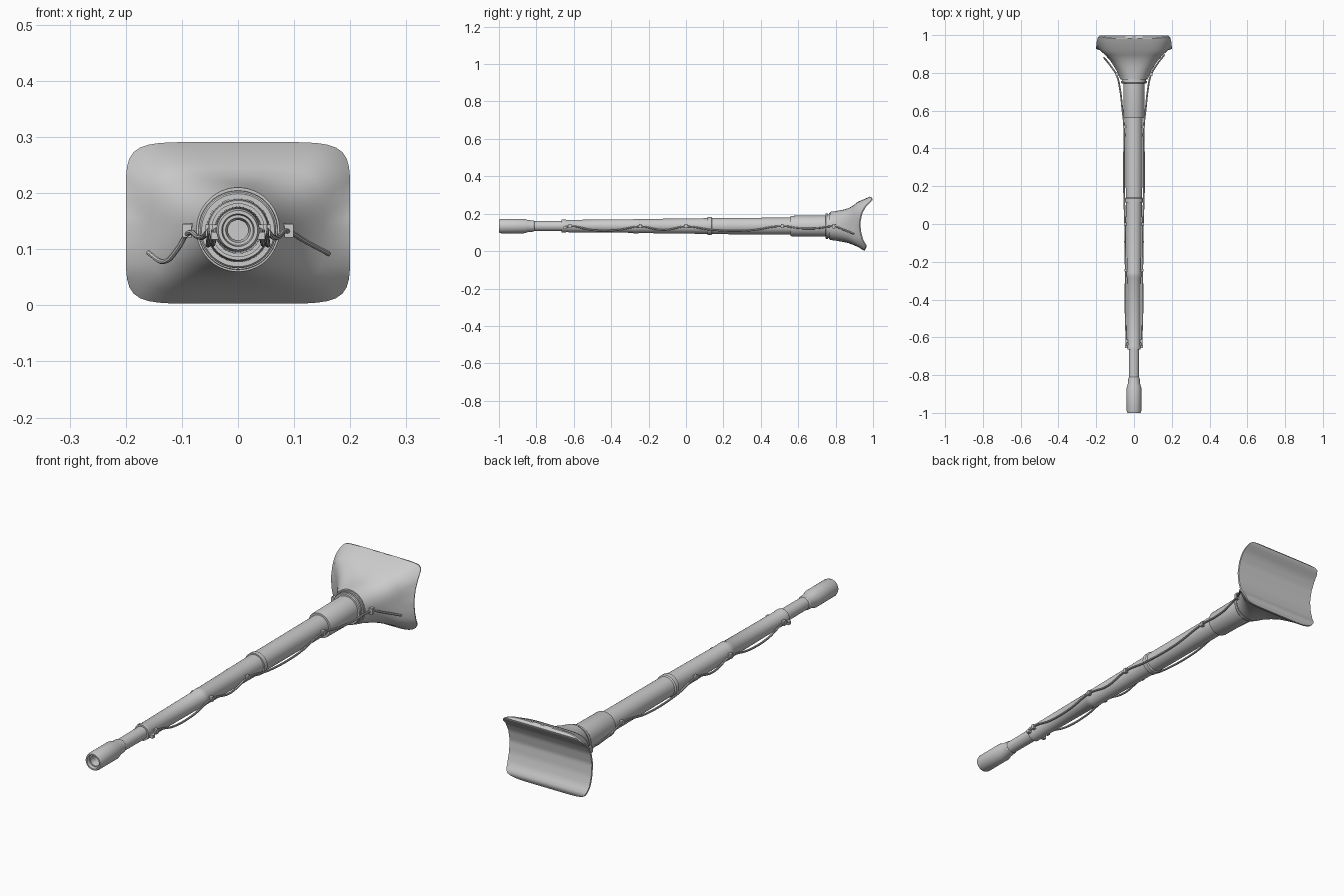
import bpy, bmesh, math
from mathutils import Vector

if "Cube" in bpy.data.objects:
    bpy.data.objects.remove(bpy.data.objects["Cube"])

AXIS_Z = 0.134
mat = bpy.data.materials.new("plain grey")
mat.diffuse_color = (0.6, 0.6, 0.6, 1)
mat.use_nodes = True
mat.node_tree.nodes["Principled BSDF"].inputs["Base Color"].default_value = mat.diffuse_color


def finish(name, bm, smooth=True):
    bmesh.ops.recalc_face_normals(bm, faces=bm.faces)
    me = bpy.data.meshes.new(name)
    bm.to_mesh(me)
    bm.free()
    ob = bpy.data.objects.new(name, me)
    bpy.context.collection.objects.link(ob)
    me.materials.append(mat)
    if smooth:
        bpy.ops.object.select_all(action='DESELECT')
        ob.select_set(True)
        bpy.context.view_layer.objects.active = ob
        bpy.ops.object.shade_smooth_by_angle(angle=math.radians(32))
    return ob


def skin(bm, rings):
    """Join successive closed rings of points with quads."""
    vs = [[bm.verts.new(p) for p in r] for r in rings]
    n = len(rings[0])
    for a, b in zip(vs, vs[1:]):
        for i in range(n):
            j = (i + 1) % n
            bm.faces.new((a[i], a[j], b[j], b[i]))
    return vs


def lathe(name, profile, n=48):
    """Revolve (y, radius) pairs about the barrel axis."""
    bm = bmesh.new()
    angles = [2 * math.pi * i / n for i in range(n)]
    vs = skin(bm, [[(r * math.cos(t), y, AXIS_Z + r * math.sin(t)) for t in angles]
                   for y, r in profile])
    bm.faces.new(vs[0])
    bm.faces.new(vs[-1])
    return finish(name, bm)


# muzzle with hollow bore
lathe("muzzle", [(-0.80, 0.018), (-0.97, 0.018), (-0.985, 0.022), (-0.985, 0.027),
                 (-1.0, 0.029), (-1.0, 0.035), (-0.99, 0.0385), (-0.865, 0.0385),
                 (-0.845, 0.032), (-0.815, 0.030), (-0.81, 0.026)])

# tapering barrel with raised joint bands
lathe("barrel", [(-0.815, 0.0265), (-0.665, 0.0275), (-0.665, 0.034), (-0.645, 0.0345),
                 (-0.64, 0.033), (-0.285, 0.036), (-0.28, 0.0385), (-0.255, 0.0385),
                 (-0.25, 0.0375), (0.115, 0.042), (0.115, 0.048), (0.135, 0.048),
                 (0.14, 0.0435), (0.57, 0.045)])

# sleeve and collar at the barrel root
lathe("root_sleeve", [(0.56, 0.040), (0.56, 0.053), (0.566, 0.055), (0.76, 0.057)])
lathe("collar", [(0.745, 0.05), (0.745, 0.065), (0.749, 0.068), (0.758, 0.068),
                 (0.758, 0.063), (0.764, 0.063), (0.764, 0.07), (0.78, 0.072)])

# mantlet: circle flaring into a rounded rectangle with a concave back
N = 96


def section(a, b, zc, power):
    pts = []
    for i in range(N):
        t = 2 * math.pi * (i + 0.5) / N
        c, s = math.cos(t) * a, math.sin(t) * b
        r = (abs(c / a) ** power + abs(s / b) ** power) ** (-1 / power)
        pts.append((c * r, zc + s * r))
    return pts


REAR = [(0.0, 0.955), (0.028, 0.968), (0.034, 0.963), (0.06, 0.948), (0.10, 0.937),
        (0.15, 0.932), (0.20, 0.942), (0.235, 0.96), (0.258, 0.98), (0.265, 0.993),
        (0.28, 0.999), (0.292, 0.988)]


def rear_y(z):
    for (z0, y0), (z1, y1) in zip(REAR, REAR[1:]):
        if z <= z1:
            return y0 + (y1 - y0) * max(0, z - z0) / (z1 - z0)
    return REAR[-1][1]


bm = bmesh.new()
rings = [[(x, y, z) for x, z in section(a, b, zc, p)] for y, a, b, zc, p in [
    (0.77, 0.060, 0.060, 0.134, 2), (0.77, 0.074, 0.075, 0.135, 2),
    (0.80, 0.086, 0.079, 0.135, 2.2), (0.835, 0.106, 0.085, 0.135, 2.6),
    (0.868, 0.128, 0.093, 0.136, 3.3), (0.895, 0.153, 0.106, 0.139, 4.2),
    (0.92, 0.180, 0.121, 0.143, 5.2)]]
rim = section(0.2, 0.144, 0.147, 7)
rings.append([(x, rear_y(z) - 0.006, z) for x, z in rim])
rings.append([(x * 0.992, rear_y(z), 0.147 + (z - 0.147) * 0.992) for x, z in rim])
vs = skin(bm, rings)
last = vs[-1]
for i in range(-N // 4, N // 4 - 1):
    k = N // 2 - 1 - i
    bm.faces.new((last[i % N], last[(i + 1) % N], last[(k - 1) % N], last[k % N]))
bm.faces.new(vs[0])
finish("mantlet", bm)


# cables sagging between clips along both sides
def cable(name, points, radius):
    cu = bpy.data.curves.new(name + "_path", 'CURVE')
    cu.dimensions = '3D'
    cu.bevel_depth = radius
    cu.bevel_resolution = 2
    cu.use_fill_caps = True
    cu.resolution_u = 5
    sp = cu.splines.new('BEZIER')
    sp.bezier_points.add(len(points) - 1)
    for b, p in zip(sp.bezier_points, points):
        b.co = p
        b.handle_left_type = b.handle_right_type = 'AUTO'
    tmp = bpy.data.objects.new(name + "_path", cu)
    bpy.context.collection.objects.link(tmp)
    dg = bpy.context.evaluated_depsgraph_get()
    bm = bmesh.new()
    bm.from_mesh(bpy.data.meshes.new_from_object(tmp.evaluated_get(dg)))
    bpy.data.objects.remove(tmp)
    finish(name, bm)


def box(name, loc, size):
    bm = bmesh.new()
    bmesh.ops.create_cube(bm, size=1)
    for v in bm.verts:
        v.co = Vector(loc) + Vector([v.co[i] * size[i] for i in range(3)])
    finish(name, bm, False)


RUN = [(0.040, -0.65, 0.126), (0.040, -0.62, 0.134), (0.044, -0.5, 0.112),
       (0.045, -0.37, 0.112), (0.044, -0.245, 0.132), (0.047, -0.12, 0.112),
       (0.047, 0.0, 0.132), (0.052, 0.14, 0.113), (0.053, 0.34, 0.110),
       (0.052, 0.515, 0.134), (0.062, 0.61, 0.122), (0.072, 0.70, 0.122)]
END = {1: [(0.090, 0.79, 0.132), (0.122, 0.845, 0.113), (0.162, 0.897, 0.092)],
       -1: [(0.092, 0.79, 0.126), (0.108, 0.815, 0.100), (0.132, 0.848, 0.078),
            (0.160, 0.882, 0.094)]}
for s, side in ((1, "right"), (-1, "left")):
    cable(side + "_cable", [(s * x, y, z) for x, y, z in RUN + END[s]], 0.0045)
    # clips holding the cable to the barrel
    for k, (y, x) in enumerate([(-0.62, 0.037), (-0.245, 0.042), (0.0, 0.044), (0.515, 0.049)]):
        box(f"{side}_clip_{k}", (s * x, y, 0.134), (0.018, 0.014, 0.020))
    # bracket on the mantlet
    box(side + "_bracket", (s * 0.091, 0.79, 0.133), (0.016, 0.012, 0.024))
    box(side + "_bracket_foot", (s * 0.083, 0.795, 0.143), (0.03, 0.014, 0.006))
    box(side + "_cable_end", (s * 0.041, -0.648, 0.124), (0.014, 0.016, 0.014))
